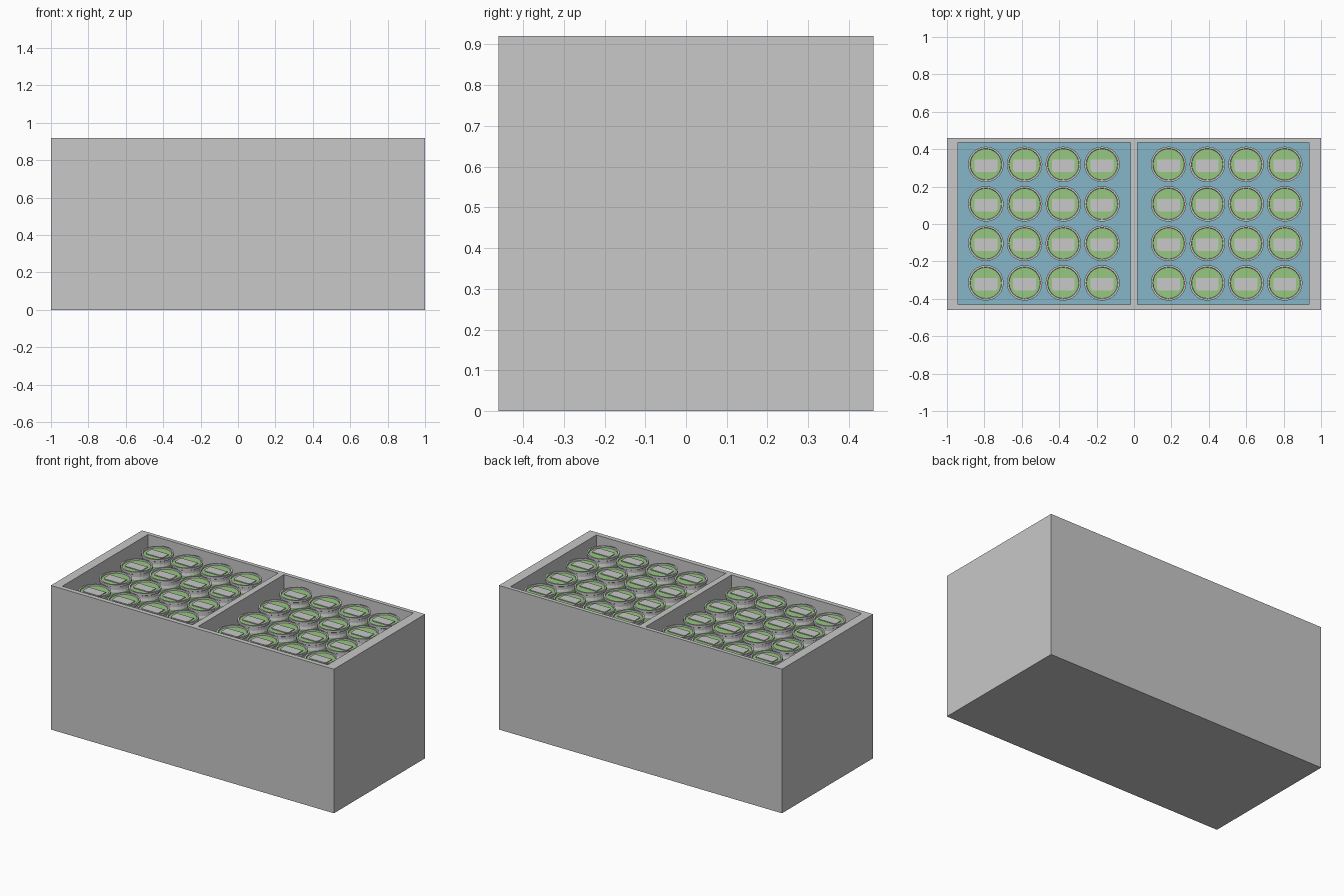
import bpy, bmesh, math

if "Cube" in bpy.data.objects:
    bpy.data.objects.remove(bpy.data.objects["Cube"])

def material(name, rgb):
    m = bpy.data.materials.new(name)
    m.diffuse_color = (*rgb, 1)
    m.use_nodes = True
    m.node_tree.nodes["Principled BSDF"].inputs["Base Color"].default_value = m.diffuse_color
    return m

GREY = material("light grey", (0.578, 0.578, 0.578))
BLUE = material("floor blue", (0.235, 0.47, 0.58))
GREEN = material("can green", (0.31, 0.58, 0.22))

def add_object(name, mesh, mats):
    ob = bpy.data.objects.new(name, mesh)
    bpy.context.collection.objects.link(ob)
    for m in mats:
        mesh.materials.append(m)
    return ob

def box(name, lo, hi, mat):
    bm = bmesh.new()
    bmesh.ops.create_cube(bm, size=1)
    for v in bm.verts:
        v.co = [(a + b) / 2 + c * (b - a) for a, b, c in zip(lo, hi, v.co)]
    me = bpy.data.meshes.new(name)
    bm.to_mesh(me)
    bm.free()
    return add_object(name, me, [mat])

# crate with two open compartments, each with a blue floor
FLOOR, TOP = 0.06, 0.92
crate = box("crate", (-1, -0.46, 0), (1, 0.46, TOP), GREY)
for side, x0, x1 in (("left", -0.94, -0.02), ("right", 0.02, 0.935)):
    cutter = box(side + "_cutter", (x0, -0.43, FLOOR), (x1, 0.435, 1.1), GREY)
    cutter.hide_render = True
    cutter.display_type = 'WIRE'
    mod = crate.modifiers.new(side + "_compartment", 'BOOLEAN')
    mod.operation = 'DIFFERENCE'
    mod.solver = 'EXACT'
    mod.object = cutter
    box(side + "_floor", (x0, -0.43, FLOOR), (x1, 0.435, FLOOR + 0.008), BLUE)

# can: lathed profile, grey rim and neck, green body and sunken lid
def can_mesh(segments=24):
    z0, z1 = FLOOR + 0.008, 0.887
    profile = [(0.08, z0), (0.092, z0 + 0.02), (0.092, z1 - 0.05),
               (0.088, z1 - 0.035), (0.088, z1 - 0.018), (0.095, z1 - 0.014),
               (0.095, z1), (0.085, z1), (0.083, z1 - 0.008)]
    bm = bmesh.new()
    rings = []
    for r, z in profile:
        rings.append([bm.verts.new((r * math.cos(2 * math.pi * i / segments),
                                    r * math.sin(2 * math.pi * i / segments), z))
                      for i in range(segments)])
    for k in range(len(rings) - 1):
        for i in range(segments):
            j = (i + 1) % segments
            f = bm.faces.new((rings[k][i], rings[k][j], rings[k + 1][j], rings[k + 1][i]))
            f.material_index = 0 if k < 2 else 1
            f.smooth = k == 1
    bm.faces.new(rings[0][::-1])
    bm.faces.new(rings[-1])
    # grey plate on the lid, with clipped front corners
    w, a, b, c = 0.061, -0.04, 0.026, 0.01
    outline = [(-w, a + c), (-w + c, a), (w - c, a), (w, a + c), (w, b), (-w, b)]
    base = bm.faces.new([bm.verts.new((x, y, z1 - 0.008)) for x, y in outline])
    geom = bmesh.ops.extrude_face_region(bm, geom=[base])["geom"]
    for v in geom:
        if isinstance(v, bmesh.types.BMVert):
            v.co.z += 0.005
            for f in v.link_faces:
                f.material_index = 1
    me = bpy.data.meshes.new("can")
    bmesh.ops.recalc_face_normals(bm, faces=bm.faces)
    bm.to_mesh(me)
    bm.free()
    me.materials.append(GREEN)
    me.materials.append(GREY)
    return me

# four by four cans in each compartment
can = can_mesh()
for start in (-0.792, 0.185):
    for i in range(4):
        for j in range(4):
            ob = add_object("can", can, [])
            ob.location = (start + i * 0.207, -0.315 + j * 0.2113, 0)
